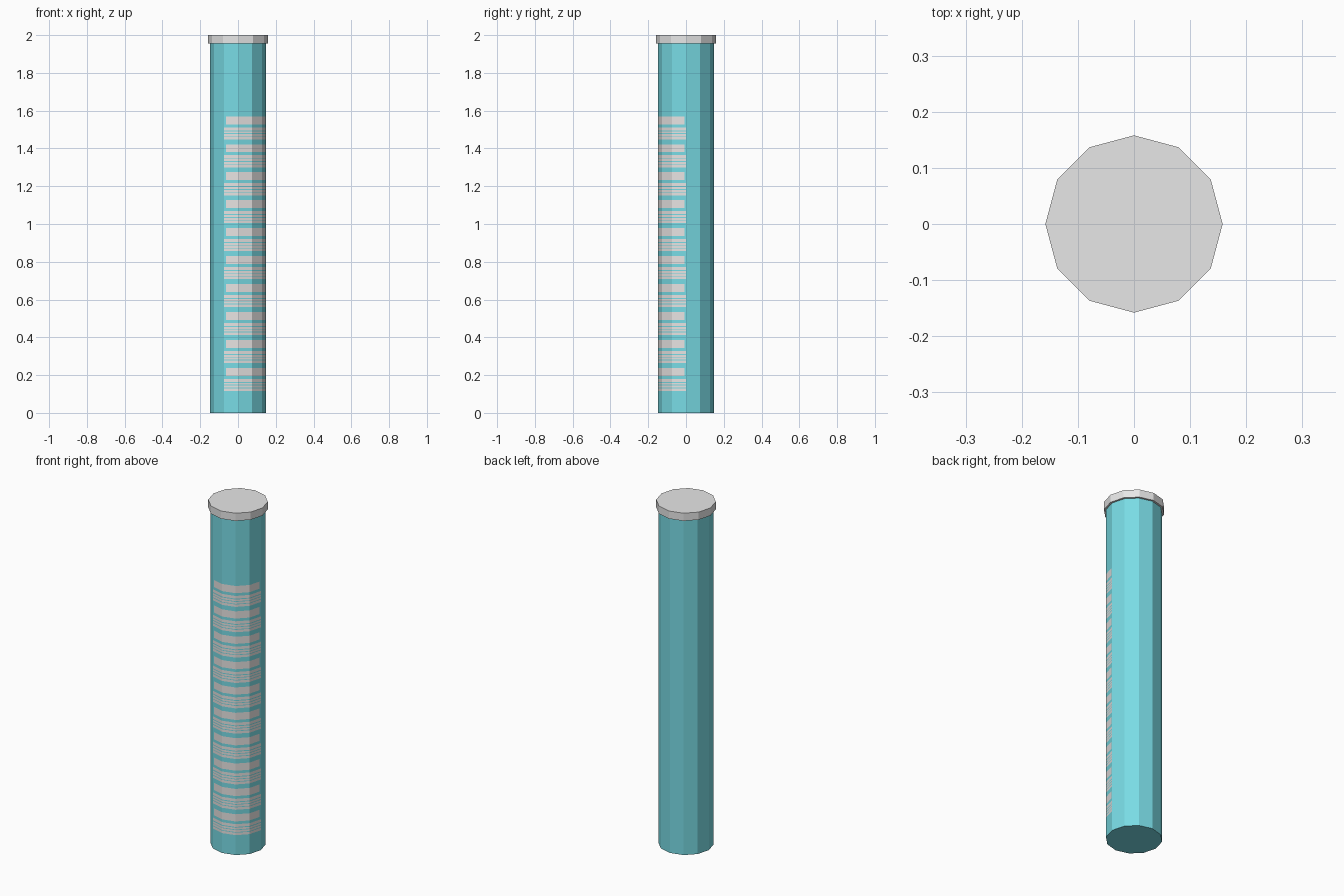
import bpy, bmesh
from math import cos, sin, radians
from mathutils import Vector

cube = bpy.data.objects.get("Cube")
if cube:
    bpy.data.objects.remove(cube, do_unlink=True)


def make_material(name, rgb):
    mat = bpy.data.materials.new(name)
    mat.use_nodes = True
    color = (*rgb, 1.0)
    mat.diffuse_color = color
    mat.node_tree.nodes["Principled BSDF"].inputs["Base Color"].default_value = color
    return mat


teal = make_material("teal", (0.19, 0.71, 0.78))
light_grey = make_material("light grey", (0.8, 0.8, 0.8))
label_grey = make_material("warm label grey", (0.8, 0.77, 0.76))

SIDES = 12
STEP = 360 / SIDES


def corner(index, radius):
    a = radians(index * STEP)
    return Vector((radius * cos(a), radius * sin(a), 0))


def rim_point(position, radius):
    """Point on the polygon outline; position counts sides and may be fractional."""
    whole = int(position // 1)
    return corner(whole, radius).lerp(corner(whole + 1, radius), position - whole)


def make_prism(name, radius, positions, heights, materials, paint=None):
    bm = bmesh.new()
    rings = [[bm.verts.new(rim_point(p, radius) + Vector((0, 0, z))) for p in positions]
             for z in heights]
    count = len(positions)
    for row in range(len(heights) - 1):
        for i in range(count):
            j = (i + 1) % count
            face = bm.faces.new((rings[row][i], rings[row][j],
                                 rings[row + 1][j], rings[row + 1][i]))
            if paint:
                end = positions[j] if j else SIDES
                face.material_index = paint((positions[i] + end) / 2,
                                            (heights[row] + heights[row + 1]) / 2)
    bm.faces.new(rings[0][::-1])
    bm.faces.new(rings[-1])
    mesh = bpy.data.meshes.new(name)
    bm.to_mesh(mesh)
    bm.free()
    for mat in materials:
        mesh.materials.append(mat)
    obj = bpy.data.objects.new(name, mesh)
    bpy.context.collection.objects.link(obj)
    return obj


# Label: ten repeats of one wide bar above four thin lines, over four sides
LABEL_START, LABEL_END, INSET = 8, 12, 0.12
GROUP_TOP, GROUP_PITCH, GROUPS = 1.57, 0.148, 10
PATTERN = [(0, 0.042), (0.058, 0.074), (0.079, 0.089), (0.093, 0.104), (0.108, 0.122)]

bars = []
for g in range(GROUPS):
    top = GROUP_TOP - g * GROUP_PITCH
    for n, (upper, lower) in enumerate(PATTERN):
        bars.append((top - lower, top - upper, INSET if n == 0 else 0))


def paint_label(position, z):
    for low, high, inset in bars:
        if low < z < high and LABEL_START + inset < position < LABEL_END - inset:
            return 1
    return 0


# Tube with the label cut into its side faces
TUBE_TOP = 1.955
tube_positions = sorted([*range(SIDES), LABEL_START + INSET, LABEL_END - INSET])
tube_heights = sorted([0, TUBE_TOP] + [z for low, high, _ in bars for z in (low, high)])
make_prism("tube", 0.147, tube_positions, tube_heights, [teal, label_grey], paint_label)

# Flat overhanging cap
make_prism("cap", 0.158, list(range(SIDES)), [TUBE_TOP, 2.0], [light_grey])
